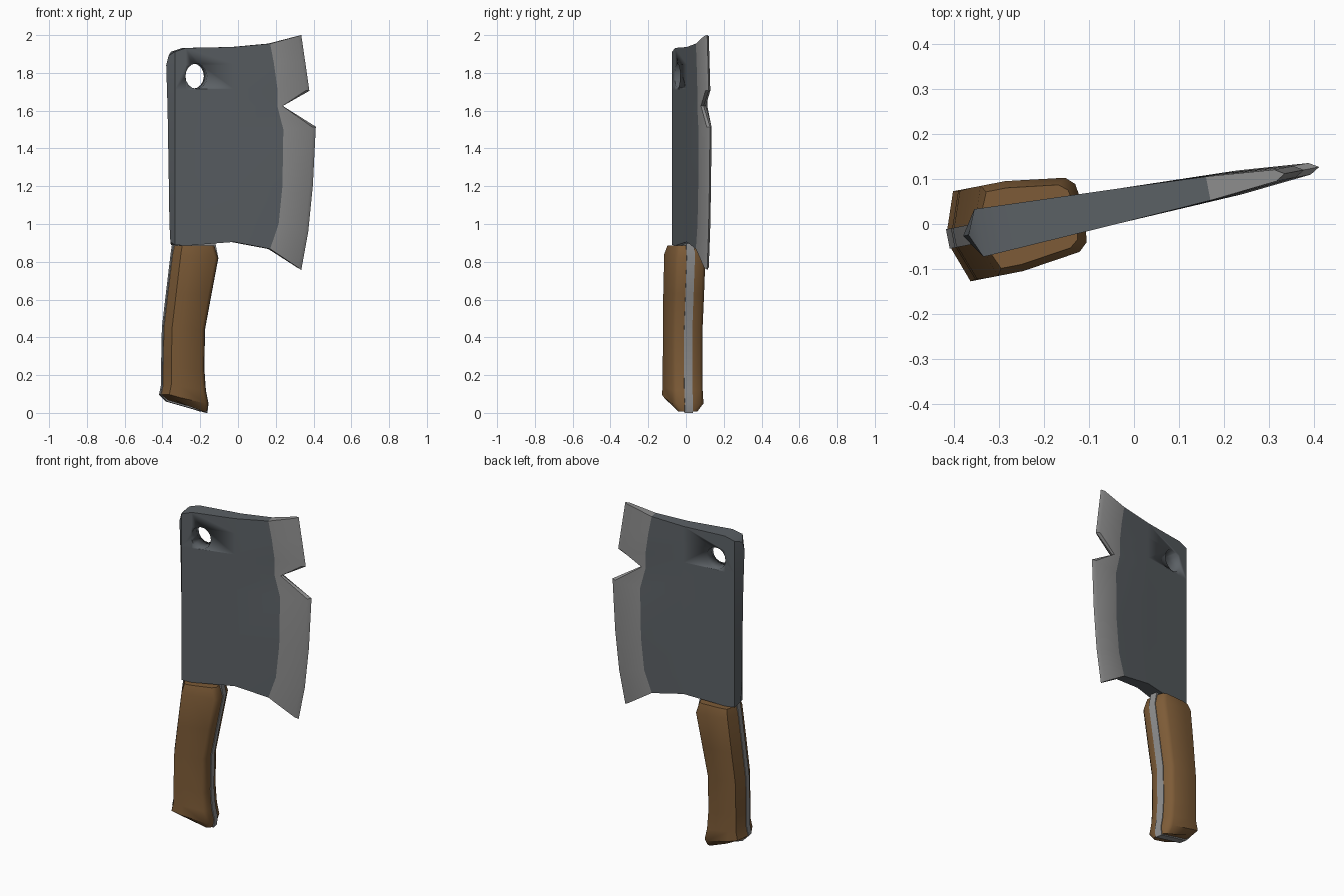
import bpy, bmesh, math

if "Cube" in bpy.data.objects:
    bpy.data.objects.remove(bpy.data.objects["Cube"])

ANGLE = math.radians(11)
S, C = math.sin(ANGLE), math.cos(ANGLE)


def place(u, t, z):
    """u: front-view position along the blade, t: thickness offset, z: height."""
    return (u - t * S, 0.047 + 0.194 * u + t * C, z)


def material(name, rgb):
    m = bpy.data.materials.new(name)
    m.diffuse_color = (*rgb, 1)
    m.use_nodes = True
    m.node_tree.nodes["Principled BSDF"].inputs["Base Color"].default_value = m.diffuse_color
    return m


dark_steel = material("dark steel", (0.105, 0.118, 0.130))
bright_steel = material("bright steel", (0.27, 0.27, 0.27))
wood = material("brown wood", (0.205, 0.105, 0.038))


def loft(name, rings, mats, mat_rule=None, quad_caps=False, smooth=35):
    """Skin a stack of closed rings of (u, t, z) points and cap both ends."""
    bm = bmesh.new()
    rows = [[bm.verts.new(place(*p)) for p in r] for r in rings]
    n = len(rows[0])
    for a, b in zip(rows, rows[1:]):
        for i in range(n):
            j = (i + 1) % n
            f = bm.faces.new((a[i], a[j], b[j], b[i]))
            f.material_index = mat_rule(i) if mat_rule else 0
    for r in (rows[0], rows[-1]):
        if not quad_caps:
            bm.faces.new(r)
            continue
        for i in range(n // 2):          # join front and back columns
            vs = []
            for v in (r[i], r[i + 1], r[(n - i - 1) % n], r[(n - i) % n]):
                if v not in vs:
                    vs.append(v)
            f = bm.faces.new(vs)
            f.material_index = mat_rule(i) if mat_rule else 0
    bmesh.ops.recalc_face_normals(bm, faces=bm.faces[:])
    me = bpy.data.meshes.new(name)
    bm.to_mesh(me)
    bm.free()
    for m in mats:
        me.materials.append(m)
    ob = bpy.data.objects.new(name, me)
    bpy.context.collection.objects.link(ob)
    bpy.ops.object.select_all(action='DESELECT')
    bpy.context.view_layer.objects.active = ob
    ob.select_set(True)
    bpy.ops.object.shade_smooth_by_angle(angle=math.radians(smooth))
    return ob


# Blade: each row gives spine, bevel line and cutting edge as (u, z)
rows = [
    ((-0.358, 0.905), (0.165, 0.868), (0.335, 0.757)),
    ((-0.363, 1.00), (0.210, 1.00), (0.372, 0.96)),
    ((-0.366, 1.20), (0.230, 1.20), (0.396, 1.20)),
    ((-0.371, 1.50), (0.235, 1.50), (0.412, 1.515)),
    ((-0.373, 1.62), (0.203, 1.625), (0.237, 1.625)),
    ((-0.376, 1.71), (0.203, 1.72), (0.378, 1.705)),
    ((-0.380, 1.84), (0.185, 1.85), (0.357, 1.85)),
    ((-0.368, 1.890), (0.165, 1.955), (0.335, 2.0)),
]
bottom = (0.89, 0.885, 0.905)      # heights of the inner columns at the ends
top = (1.912, 1.932, 1.937)
rings = []
for k, (sp, bv, ed) in enumerate(rows):
    cols = []
    for i, (u, t) in enumerate(((-0.345, 0.054), (-0.285, 0.051), (-0.03, 0.038))):
        f = (u - sp[0]) / (bv[0] - sp[0])
        z = sp[1] + (bv[1] - sp[1]) * f
        if k == 0:
            z = bottom[i]
        if k == len(rows) - 1:
            z = top[i]
        cols.append((u, t, z))
    cols.append((bv[0], 0.027, bv[1]))
    f = 0.88
    cols.append((bv[0] + (ed[0] - bv[0]) * f, 0.013, bv[1] + (ed[1] - bv[1]) * f))
    rings.append([(sp[0], 0, sp[1])] + [(u, -t, z) for u, t, z in cols]
                 + [(ed[0], 0, ed[1])] + cols[::-1])
blade = loft("blade", rings, [dark_steel, bright_steel],
             lambda i: 1 if 4 <= i <= 7 else 0, True, 30)

# Hanging hole through the blade corner
hole = loft("hole_cutter",
            [[(-0.23 + 0.058 * math.cos(a), t, 1.783 + 0.067 * math.sin(a))
              for a in (math.tau * i / 16 for i in range(16))] for t in (-0.2, 0.2)],
            [dark_steel])
cut = blade.modifiers.new("hanging hole", 'BOOLEAN')
cut.object, cut.operation, cut.solver = hole, 'DIFFERENCE', 'EXACT'
bpy.context.view_layer.objects.active = blade
bpy.ops.object.modifier_apply(modifier=cut.name)
bpy.data.objects.remove(hole)

# Handle stations: left u, right u, left z, right z, thickness factor
stations = [
    (-0.340, -0.130, 0.885, 0.885, 0.85),
    (-0.350, -0.112, 0.84, 0.82, 1.0),
    (-0.375, -0.148, 0.63, 0.63, 1.0),
    (-0.396, -0.183, 0.45, 0.44, 0.98),
    (-0.400, -0.186, 0.25, 0.23, 0.98),
    (-0.400, -0.178, 0.15, 0.12, 0.98),
    (-0.411, -0.164, 0.097, 0.05, 1.0),
    (-0.375, -0.170, 0.068, 0.008, 0.62),
]


def handle_ring(st, section):
    l, r, zl, zr, k = st
    out = []
    for f, d, t in section:
        u = l + (r - l) * f + d
        out.append((u, math.copysign(max(abs(t) * k, 0.022), t),
                    zl + (zr - zl) * f))
    return out


# Two wooden scales, one on each side of the tang
scale_section = ((0, 0, 0.022), (0, 0.028, 0.102), (0.35, 0, 0.102),
                 (1, -0.025, 0.084), (1, -0.006, 0.066), (1, 0, 0.022))
for name, side in (("front_handle_scale", -1), ("back_handle_scale", 1)):
    sec = [(f, d, t * side) for f, d, t in scale_section]
    loft(name, [handle_ring(s, sec) for s in stations], [wood], smooth=45)

# Steel tang showing as a strip around the handle
tang_section = ((0, -0.003, 0.022), (0, -0.003, -0.022),
                (1, 0.004, -0.022), (1, 0.004, 0.022))
tang_rings = [handle_ring(s, tang_section) for s in stations]
tang_rings[0] = [(u, t, 0.91) for u, t, z in tang_rings[0]]
tang_rings[-1] = [(u, t, max(z - 0.008, 0)) for u, t, z in tang_rings[-1]]
loft("tang", tang_rings, [bright_steel])
